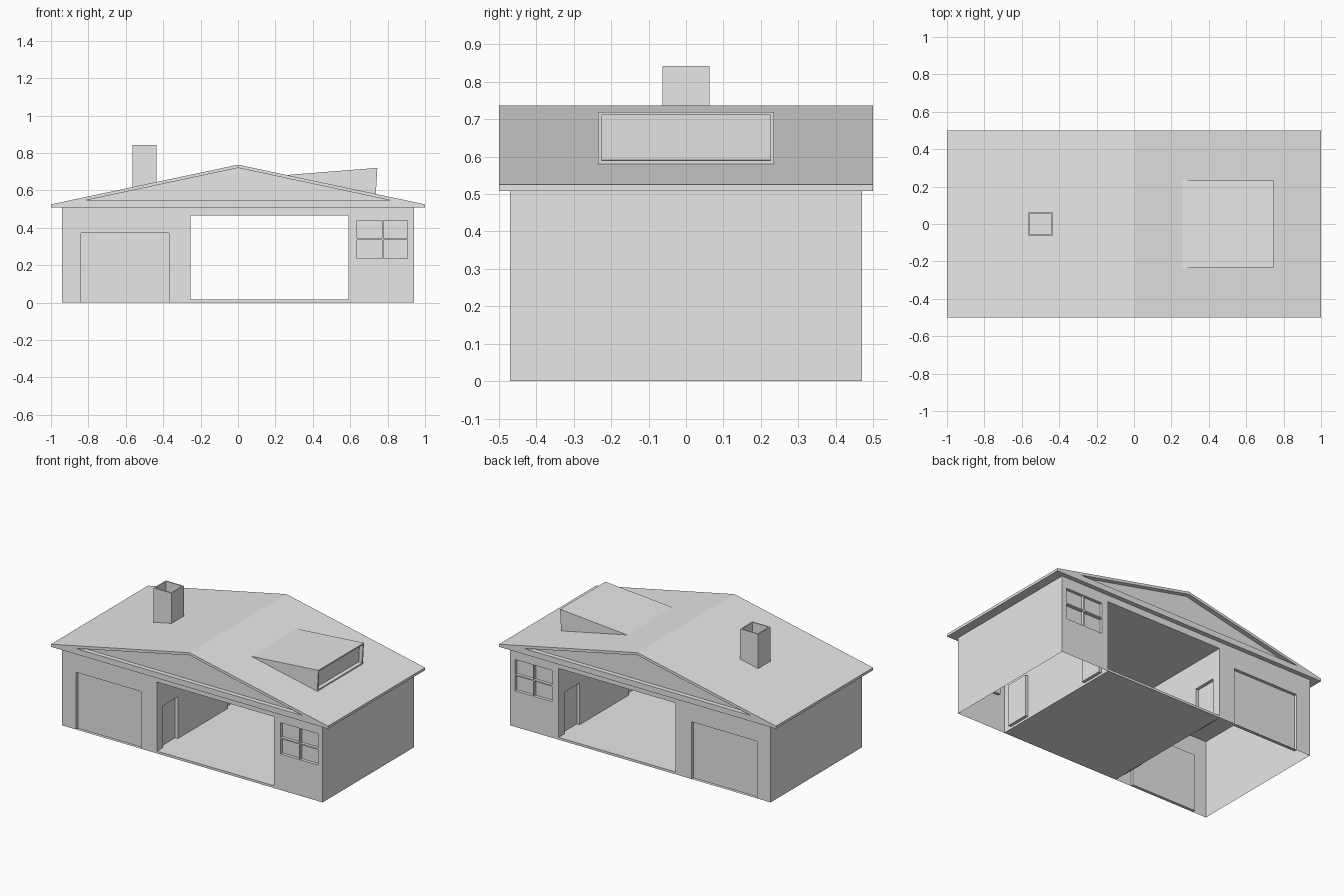
import bpy
import bmesh
from mathutils import Vector

cube = bpy.data.objects.get("Cube")
if cube:
    bpy.data.objects.remove(cube, do_unlink=True)

# One plain grey for the whole building
grey = bpy.data.materials.new("light_grey")
grey.use_nodes = True
grey.diffuse_color = (0.8, 0.8, 0.8, 1)
grey.node_tree.nodes["Principled BSDF"].inputs["Base Color"].default_value = (0.8, 0.8, 0.8, 1)

HALF_X, HALF_Y = 0.94, 0.47
WALL_TOP, EAVE, RIDGE = 0.508, 0.525, 0.737
PASS_L, PASS_R, PASS_TOP, SLAB = -0.255, 0.59, 0.465, 0.015


def finish(bm, name):
    mesh = bpy.data.meshes.new(name)
    bm.to_mesh(mesh)
    bm.free()
    mesh.materials.append(grey)
    obj = bpy.data.objects.new(name, mesh)
    bpy.context.collection.objects.link(obj)
    return obj


def add_face(bm, points, facing):
    """Add a polygon whose normal looks along facing."""
    face = bm.faces.new([bm.verts.new(p) for p in points])
    face.normal_update()
    if face.normal.dot(Vector(facing)) < 0:
        face.normal_flip()
    return face


def wall(name, axis, at, side, span, recesses=(), through=()):
    """Thin wall across x or y; recesses are (u0, u1, v0, v1, depth)."""
    def pos(u, v, depth=0.0):
        w = at - side * depth
        return Vector((w, u, v)) if axis == "x" else Vector((u, w, v))

    bm = bmesh.new()
    out = pos(0, 0, -1) - pos(0, 0)
    holes = [r[:4] for r in recesses] + list(through)
    us = sorted({*span, *(u for h in holes for u in h[:2])})
    vs = sorted({0, WALL_TOP, *(v for h in holes for v in h[2:])})
    for u0, u1 in zip(us, us[1:]):
        for v0, v1 in zip(vs, vs[1:]):
            u, v = (u0 + u1) / 2, (v0 + v1) / 2
            if not any(a < u < b and c < v < d for a, b, c, d in holes):
                add_face(bm, [pos(u0, v0), pos(u1, v0), pos(u1, v1), pos(u0, v1)], out)
    for a, b, c, d, depth in recesses:
        corners = [(a, c), (b, c), (b, d), (a, d)]
        add_face(bm, [pos(*p, depth) for p in corners], out)
        centre = pos((a + b) / 2, (c + d) / 2, depth / 2)
        for p, q in zip(corners, corners[1:] + corners[:1]):
            quad = [pos(*p), pos(*q), pos(*q, depth), pos(*p, depth)]
            add_face(bm, quad, centre - sum(quad, Vector()) / 4)
    bmesh.ops.remove_doubles(bm, verts=bm.verts, dist=0.0001)
    return finish(bm, name)


# Front and back walls: garage door, open passage and four-pane window
garage = (-0.84, -0.37, 0, 0.373, 0.02)
panes = [(u0, u1, v0, v1, 0.02)
         for u0, u1 in ((0.637, 0.769), (0.777, 0.905))
         for v0, v1 in ((0.235, 0.334), (0.342, 0.439))]
for name, side in (("front_wall", -1), ("back_wall", 1)):
    wall(name, "y", side * HALF_Y, side, (-HALF_X, HALF_X), [garage] + panes,
         [(PASS_L, PASS_R, SLAB, PASS_TOP)])

# Plain end walls
for name, side in (("right_end_wall", -1), ("left_end_wall", 1)):
    wall(name, "x", side * HALF_X, side, (-HALF_Y, HALF_Y))

# Passage walls, each with a door near both ends
doors = [(-0.41, -0.255, SLAB, 0.288, 0.02), (0.255, 0.41, SLAB, 0.288, 0.02)]
wall("passage_right_wall", "x", PASS_L, 1, (-HALF_Y, HALF_Y), doors)
wall("passage_left_wall", "x", PASS_R, -1, (-HALF_Y, HALF_Y), doors)


def level_sheet(bm, z, up):
    add_face(bm, [(PASS_L, -HALF_Y, z), (PASS_R, -HALF_Y, z),
                  (PASS_R, HALF_Y, z), (PASS_L, HALF_Y, z)], (0, 0, up))


# Passage floor slab and ceiling
bm = bmesh.new()
level_sheet(bm, SLAB, 1)
level_sheet(bm, 0, -1)
finish(bm, "passage_floor")
bm = bmesh.new()
level_sheet(bm, PASS_TOP, -1)
finish(bm, "passage_ceiling")

# Gabled roof with a sunken triangle in each gable
outline = [(-1, WALL_TOP), (1, WALL_TOP), (1, EAVE), (0, RIDGE), (-1, EAVE)]
triangle = [(-0.82, 0.545), (0.82, 0.545), (0, 0.72)]
bm = bmesh.new()
rings = []
for side in (-1, 1):
    ring = [bm.verts.new((x, side * 0.5, z)) for x, z in outline]
    lip = [bm.verts.new((x, side * 0.5, z)) for x, z in triangle]
    sunk = [bm.verts.new((x, side * HALF_Y, z)) for x, z in triangle]
    A, B, C, D, E = ring
    a, b, d = lip
    for f in ((A, B, b, a), (B, C, b), (C, D, d, b), (D, E, a, d), (E, A, a)):
        bm.faces.new(f)
    for i in range(3):
        j = (i + 1) % 3
        bm.faces.new((lip[i], lip[j], sunk[j], sunk[i]))
    bm.faces.new(sunk)
    rings.append(ring)
for i in range(5):
    j = (i + 1) % 5
    bm.faces.new((rings[0][i], rings[0][j], rings[1][j], rings[1][i]))
bmesh.ops.recalc_face_normals(bm, faces=bm.faces)
finish(bm, "roof")

# Wedge dormer with a framed, sunken window
bm = bmesh.new()
tail, top, sill = (0.26, 0.682), (0.745, 0.72), (0.737, 0.58)
near, far = ([Vector((x, y, z)) for x, z in (tail, top, sill)] for y in (-0.235, 0.235))
add_face(bm, near, (0, -1, 0))
add_face(bm, far, (0, 1, 0))
add_face(bm, [near[0], near[1], far[1], far[0]], (0, 0, 1))
window = add_face(bm, [near[1], near[2], far[2], far[1]], (1, 0, 0))
bmesh.ops.inset_individual(bm, faces=[window], thickness=0.013)
bmesh.ops.inset_individual(bm, faces=[window], thickness=0.0, depth=-0.025)
finish(bm, "dormer")

# Hollow square chimney
bm = bmesh.new()
bmesh.ops.create_cube(bm, size=1)
bmesh.ops.scale(bm, vec=(0.13, 0.126, 0.25), verts=bm.verts)
bmesh.ops.translate(bm, vec=(-0.5, 0, 0.717), verts=bm.verts)
flue = max(bm.faces, key=lambda f: f.calc_center_median().z)
bmesh.ops.inset_individual(bm, faces=[flue], thickness=0.012)
bmesh.ops.inset_individual(bm, faces=[flue], thickness=0.0, depth=-0.1)
finish(bm, "chimney")
